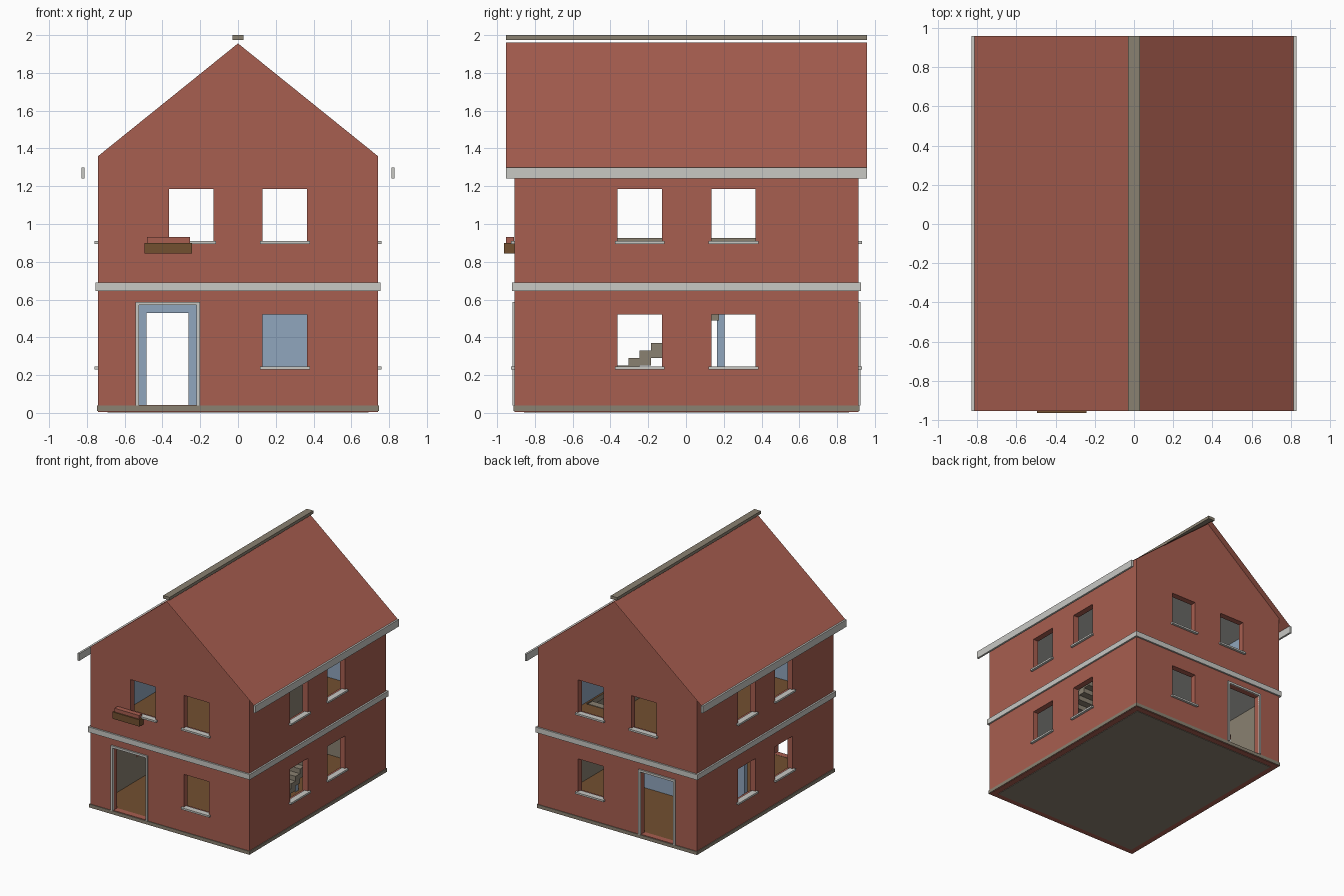
import bpy
import bmesh
from mathutils import Vector

cube = bpy.data.objects.get("Cube")
if cube:
    bpy.data.objects.remove(cube, do_unlink=True)


def material(name, rgb):
    m = bpy.data.materials.new(name)
    m.use_nodes = True
    m.diffuse_color = (*rgb, 1)
    m.node_tree.nodes["Principled BSDF"].inputs["Base Color"].default_value = (*rgb, 1)
    return m


BRICK = material("brick red", (0.39, 0.112, 0.08))
TRIM = material("light grey trim", (0.58, 0.58, 0.55))
STONE = material("warm grey stone", (0.255, 0.22, 0.165))
BLUE = material("wall blue", (0.28, 0.38, 0.51))
WOOD = material("brown wood", (0.17, 0.08, 0.03))

HX, HY = 0.74, 0.91          # outer half sizes of the walls
WALL = 0.05
SHIFT = 0.003                # the window box makes the front slightly deeper
FLOOR, CEILING, UPPER, EAVES, RIDGE = 0.04, 0.645, 0.69, 1.36, 1.96


def mesh_object(name, bm, *mats):
    bmesh.ops.recalc_face_normals(bm, faces=bm.faces[:])
    me = bpy.data.meshes.new(name)
    bm.to_mesh(me)
    bm.free()
    for m in mats:
        me.materials.append(m)
    ob = bpy.data.objects.new(name, me)
    bpy.context.scene.collection.objects.link(ob)
    ob.location.y = SHIFT
    return ob


def box(name, xs, ys, zs, mat):
    bm = bmesh.new()
    bmesh.ops.create_cube(bm, size=1)
    for v in bm.verts:
        v.co = Vector([r[0] if c < 0 else r[1] for c, r in zip(v.co, (xs, ys, zs))])
    return mesh_object(name, bm, mat)


def wall_box(name, side, us, zs, ds, mat):
    """Box on a wall: us along it, ds outwards from its outer face."""
    axis, sign = side
    half = HX if axis == "x" else HY
    depth = sorted(sign * (half + d) for d in ds)
    return box(name, depth, us, zs, mat) if axis == "x" else box(name, us, depth, zs, mat)


SIDES = {"front": ("y", -1), "back": ("y", 1), "left": ("x", 1), "right": ("x", -1)}
WINDOW_Z = {"lower": (0.24, 0.52), "upper": (0.905, 1.185)}
DOOR = (-0.525, -0.22)
DOOR_TOP = 0.57

# Solid gabled body
bm = bmesh.new()
profile = [(-HX, 0.006), (HX, 0.006), (HX, EAVES), (0, RIDGE - 0.004), (-HX, EAVES)]
face = bm.faces.new([bm.verts.new((x, -HY, z)) for x, z in profile])
new = bmesh.ops.extrude_face_region(bm, geom=[face])["geom"]
bmesh.ops.translate(bm, vec=(0, 2 * HY, 0),
                    verts=[g for g in new if isinstance(g, bmesh.types.BMVert)])
body = mesh_object("house_walls", bm, BRICK, TRIM, STONE, BLUE, WOOD)

# Rooms, stairwell, windows and doors to cut out
ix, iy = HX - WALL, HY - WALL
cutters = [
    box("lower_room_cutter", (-ix, ix), (-iy, iy), (FLOOR, CEILING), BRICK),
    box("upper_room_cutter", (-ix, ix), (-iy, iy), (UPPER, EAVES - 0.01), BRICK),
    box("stairwell_cutter", (0.43, 0.675), (-0.36, 0.36), (0.6, 0.8), BRICK),
]
for label, side in SIDES.items():
    for level, zs in WINDOW_Z.items():
        for u in (-0.248, 0.248):
            if side[0] == "y" and level == "lower" and u < 0:
                cutters.append(wall_box("door_cutter", side, DOOR, (FLOOR + 0.002, DOOR_TOP),
                                        (-0.1, 0.05), BRICK))
                continue
            cutters.append(wall_box("window_cutter", side, (u - 0.117, u + 0.117), zs,
                                    (-0.1, 0.05), BRICK))
            wall_box(f"{label}_{level}_sill", side, (u - 0.132, u + 0.132),
                     (zs[0] - 0.01, zs[0] + 0.005), (-0.03, 0.02), TRIM)

bpy.context.view_layer.objects.active = body
for cutter in cutters:
    mod = body.modifiers.new("cut", "BOOLEAN")
    mod.operation, mod.solver, mod.object = "DIFFERENCE", "EXACT", cutter
    bpy.ops.object.modifier_apply(modifier=mod.name)
    bpy.data.objects.remove(cutter, do_unlink=True)

# Paint the rooms: wooden floors, pale ceilings, stone below and blue above
for p in body.data.polygons:
    x, y, z = p.center
    p.material_index = 0
    if abs(x) < ix + 0.004 and abs(y) < iy + 0.004 and FLOOR - 0.002 < z < EAVES:
        if p.normal.z > 0.5:
            p.material_index = 4
        elif p.normal.z < -0.5:
            p.material_index = 1
        else:
            p.material_index = 2 if z < UPPER else 3

# Plinth, ground slab and string course
box("plinth", (-0.746, 0.746), (-0.916, 0.916), (0.01, 0.038), STONE)
box("ground_slab", (-ix, ix), (-iy, iy), (0.002, 0.03), STONE)
for label, side in SIDES.items():
    half = (HY if side[0] == "x" else HX) + 0.014
    wall_box(f"{label}_string_course", side, (-half, half), (0.645, 0.69), (-0.01, 0.014), TRIM)

# Door surrounds
for label in ("front", "back"):
    a, b = DOOR
    for part, us, zs in (("left", (b, b + 0.018), (FLOOR, DOOR_TOP)),
                         ("right", (a - 0.018, a), (FLOOR, DOOR_TOP)),
                         ("top", (a - 0.018, b + 0.018), (DOOR_TOP, DOOR_TOP + 0.018))):
        wall_box(f"{label}_door_frame_{part}", SIDES[label], us, zs, (-0.01, 0.012), TRIM)

# Thin roof slopes with gutters and a ridge cap
RY = 0.956
slope = (RIDGE - EAVES) / HX
for label, s in (("left", 1), ("right", -1)):
    bm = bmesh.new()
    edge = (s * 0.815, RIDGE - slope * 0.815)
    corners = [(0, -RY, RIDGE), (edge[0], -RY, edge[1]), (edge[0], RY, edge[1]), (0, RY, RIDGE)]
    roof = bm.faces.new([bm.verts.new(c) for c in corners])
    roof.normal_update()
    ob = mesh_object(f"{label}_roof_slope", bm, BRICK)
    if ob.data.polygons[0].normal.z < 0:
        ob.data.flip_normals()
    box(f"{label}_gutter", sorted((s * 0.812, s * 0.829)), (-RY, RY), (1.24, 1.3), TRIM)
box("ridge_cap", (-0.03, 0.03), (-RY, RY), (1.975, 2.0), STONE)

# Window box with flowers
box("window_box", (-0.495, -0.243), (-0.966, -0.905), (0.843, 0.9), WOOD)
box("window_box_flowers", (-0.483, -0.255), (-0.956, -0.914), (0.9, 0.93), BRICK)

# Inner partition with a doorway
py = (0.162, 0.202)
box("partition_right", (-ix, -0.485), py, (FLOOR, CEILING), BLUE)
box("partition_left", (-0.262, 0.42), py, (FLOOR, CEILING), BLUE)
box("partition_lintel", (-0.485, -0.262), py, (0.53, CEILING), BLUE)

# Floating stairs and landing parapet
for i in range(16):
    y, top = -0.608 + 0.06 * i, 0.09 + 0.04 * i
    box(f"stair_step_{i + 1}", (0.44, 0.665), (y, y + 0.06), (max(FLOOR, top - 0.08), top), STONE)
box("stair_parapet", (0.4, 0.43), (-0.4, 0.4), (UPPER, 0.925), STONE)
